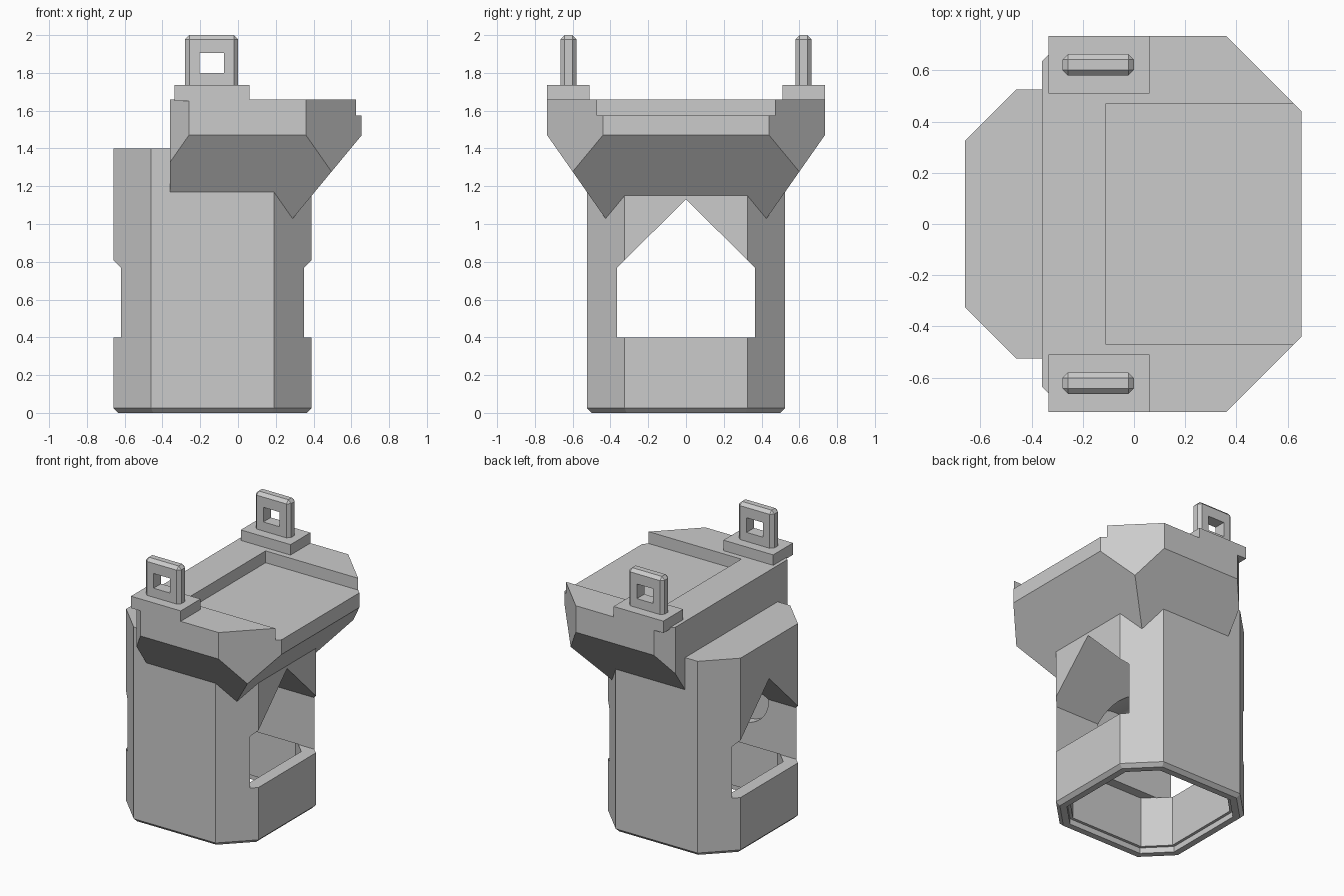
import bpy, bmesh, math
from mathutils import Vector, Matrix

if "Cube" in bpy.data.objects:
    bpy.data.objects.remove(bpy.data.objects["Cube"], do_unlink=True)

grey = bpy.data.materials.new("plain grey")
grey.use_nodes = True
GREY = (0.6, 0.6, 0.6, 1)
grey.diffuse_color = GREY
grey.node_tree.nodes["Principled BSDF"].inputs["Base Color"].default_value = GREY


def finish(name, bm):
    bmesh.ops.recalc_face_normals(bm, faces=bm.faces[:])
    mesh = bpy.data.meshes.new(name)
    bm.to_mesh(mesh)
    bm.free()
    mesh.materials.append(grey)
    obj = bpy.data.objects.new(name, mesh)
    bpy.context.scene.collection.objects.link(obj)
    return obj


def block(low, high, planes=()):
    """Box trimmed by planes, each given as a point and an outward normal."""
    bm = bmesh.new()
    low, high = Vector(low), Vector(high)
    bmesh.ops.create_cube(bm, size=1)
    for v in bm.verts:
        v.co = Vector(((low[i] + high[i]) / 2 + v.co[i] * (high[i] - low[i]) for i in range(3)))
    for point, normal in planes:
        geom = bm.verts[:] + bm.edges[:] + bm.faces[:]
        cut = bmesh.ops.bisect_plane(bm, geom=geom, plane_co=point, plane_no=normal,
                                     clear_outer=True, dist=1e-5)
        edges = [e for e in cut["geom_cut"] if isinstance(e, bmesh.types.BMEdge)]
        bmesh.ops.holes_fill(bm, edges=edges)
    return bm


def octagon(inset, z0, z1):
    """Body cross-section, shrunk evenly by inset."""
    x0, x1, y = -0.66 + inset, 0.39 - inset, 0.525 - inset
    c = 0.2 - inset * 0.59
    planes = []
    for s in (-1, 1):
        planes += [((x1 - c, s * y, 0), (1, s, 0)), ((x0 + c, s * y, 0), (-1, s, 0))]
    return block((x0, -y, z0), (x1, y, z1), planes)


def carve(obj, cutters):
    for cutter in cutters:
        mod = obj.modifiers.new("cut", "BOOLEAN")
        mod.operation, mod.solver, mod.object = "DIFFERENCE", "EXACT", cutter
        bpy.context.view_layer.objects.active = obj
        with bpy.context.temp_override(object=obj, active_object=obj):
            bpy.ops.object.modifier_apply(modifier=mod.name)


# Cutters: gabled tunnel, bottom cavity with stepped lip, round side pockets
tunnel = finish("tunnel_cutter", block((-1, -0.365, 0.4), (1, 0.365, 1.2),
                [((0, s * 0.365, 0.77), (0, s * 0.36, 0.365)) for s in (-1, 1)]))
lip = finish("lip_cutter", octagon(0.07, -0.1, 0.04))
cavity = finish("cavity_cutter", octagon(0.09, -0.05, 0.402))
bm = bmesh.new()
bmesh.ops.create_cone(bm, cap_ends=True, segments=40, radius1=0.2, radius2=0.2, depth=0.86,
                      matrix=Matrix.Translation((-0.2, 0, 0.76)) @ Matrix.Rotation(math.pi / 2, 4, "X"))
pocket = finish("pocket_cutter", bm)
recess = finish("recess_cutter", block((-0.11, -0.47, 1.575), (1, 0.47, 2)))

# Hollow octagonal body with a chamfered foot
bm = octagon(0, 0, 1.4)
foot = [e for e in bm.edges if all(v.co.z < 0.001 for v in e.verts)]
bmesh.ops.bevel(bm, geom=foot, offset=0.025, segments=1, affect="EDGES")
body = finish("body", bm)
carve(body, [tunnel, lip, cavity, pocket])

# Overhanging head: sloped underside, vertical corner cuts, open-ended recess
planes = [((0.655, 0, 1.47), (0.32, 0, -0.265))]
for s in (-1, 1):
    planes += [((0, s * 0.735, 1.47), (0, s * 0.3, -0.21)),
               ((0.36, s * 0.735, 0), (1, s, 0)),
               ((-0.26, s * 0.735, 0), (-1, s, 0))]
head = finish("head", block((-0.36, -0.735, 1.02), (0.655, 0.735, 1.66), planes))
carve(head, [recess, tunnel])

# Mounting plates and square eyelets on both sides
for side, s in (("front", -1), ("back", 1)):
    ys = sorted((s * 0.51, s * 0.735))
    finish(side + "_mount_plate", block((-0.335, ys[0], 1.65), (0.06, ys[1], 1.735)))
    yc = s * 0.622
    bm = block((-0.28, yc - 0.042, 1.7), (0, yc + 0.042, 2))
    bmesh.ops.bevel(bm, geom=bm.edges[:], offset=0.022, segments=1, affect="EDGES")
    eyelet = finish(side + "_eyelet", bm)
    hole = finish("hole_cutter", block((-0.205, yc - 0.1, 1.8), (-0.075, yc + 0.1, 1.905)))
    carve(eyelet, [hole])
    bpy.data.objects.remove(hole, do_unlink=True)

for cutter in (tunnel, lip, cavity, pocket, recess):
    bpy.data.objects.remove(cutter, do_unlink=True)

# Keep the round pocket smooth and every other edge sharp
bpy.ops.object.select_all(action="DESELECT")
body.select_set(True)
bpy.context.view_layer.objects.active = body
bpy.ops.object.shade_smooth_by_angle(angle=math.radians(20))
